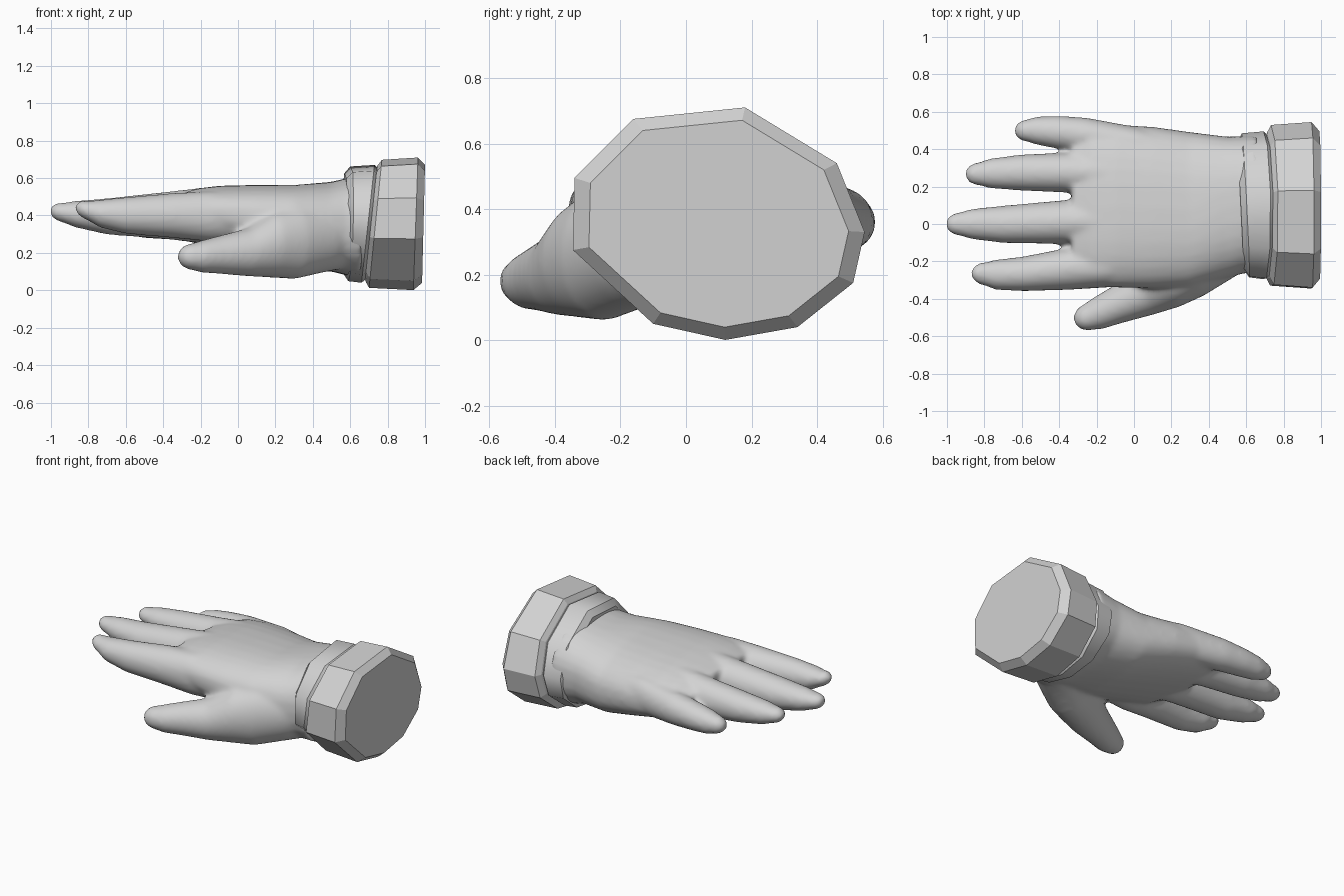
import bpy, bmesh, math
from mathutils import Vector

grey = bpy.data.materials.new("light grey")
grey.diffuse_color = (0.65, 0.65, 0.65, 1)


def loft(bm, rings):
    """Skin a row of equal-length point rings and close both ends."""
    loops = [[bm.verts.new(p) for p in r] for r in rings]
    n = len(loops[0])
    for a, b in zip(loops, loops[1:]):
        for i in range(n):
            bm.faces.new((a[i], a[(i + 1) % n], b[(i + 1) % n], b[i]))
    bm.faces.new(loops[0][::-1])
    bm.faces.new(loops[-1])
    return loops


def finish(bm, name):
    bmesh.ops.recalc_face_normals(bm, faces=bm.faces[:])
    me = bpy.data.meshes.new(name)
    bm.to_mesh(me)
    bm.free()
    me.materials.append(grey)
    ob = bpy.data.objects.new(name, me)
    bpy.context.collection.objects.link(ob)
    return ob


def oval(c, side, rw, rz, power=2.0, tilt=0.0, n=32):
    """Upright (super)ellipse ring about c, wide along side."""
    pts = []
    for i in range(n):
        a = 2 * math.pi * i / n
        u = math.copysign(abs(math.cos(a)) ** (2 / power), math.cos(a)) * rw
        v = math.copysign(abs(math.sin(a)) ** (2 / power), math.sin(a)) * rz
        pts.append(c + side * u + Vector((0, 0, v + tilt * u)))
    return pts


def digit(bm, stations):
    """Finger through stations (x, y, z, half width, half height) with a round tip."""
    cs = [Vector(s[:3]) for s in stations]
    rings = []
    for i, s in enumerate(stations):
        t = (cs[min(i + 1, len(cs) - 1)] - cs[max(i - 1, 0)]).normalized()
        side = Vector((t.y, -t.x, 0)).normalized()
        rings.append(oval(cs[i], side, s[3], s[4]))
    rw, rz = stations[-1][3:]
    for k in range(1, 6):
        a = math.radians(16 * k)
        rings.append(oval(cs[-1] + t * 1.2 * rw * math.sin(a), side,
                          rw * math.cos(a), rz * math.cos(a)))
    loft(bm, rings)


# Hand: palm and digits fused into one smooth skin
bm = bmesh.new()
palm = [  # x, y min, y max, z min, z max
    (0.66, -0.26, 0.475, 0.07, 0.61), (0.58, -0.265, 0.47, 0.08, 0.60),
    (0.50, -0.29, 0.467, 0.10, 0.58),
    (0.30, -0.34, 0.492, 0.12, 0.56), (0.10, -0.345, 0.52, 0.17, 0.56),
    (-0.10, -0.34, 0.533, 0.22, 0.555), (-0.22, -0.335, 0.53, 0.25, 0.54),
    (-0.33, -0.27, 0.44, 0.31, 0.505)]
loft(bm, [oval(Vector((x, (a + b) / 2, (c + d) / 2)), Vector((0, 1, 0)),
               (b - a) / 2, (d - c) / 2, 2.4, -0.06 if x < 0.4 else 0)
          for x, a, b, c, d in palm])
index = [(0.05, -0.21, 0.39, 0.10, 0.13), (-0.15, -0.23, 0.395, 0.11, 0.135),
         (-0.35, -0.24, 0.40, 0.112, 0.12),
         (-0.60, -0.268, 0.40, 0.092, 0.098), (-0.74, -0.271, 0.41, 0.081, 0.074),
         (-0.80, -0.266, 0.425, 0.062, 0.052)]
middle = [(0.05, 0.02, 0.40, 0.115, 0.15), (-0.20, 0.015, 0.40, 0.118, 0.148),
          (-0.38, 0.01, 0.40, 0.117, 0.127),
          (-0.70, -0.002, 0.395, 0.10, 0.097), (-0.87, 0.0, 0.407, 0.081, 0.071),
          (-0.935, 0.0, 0.415, 0.062, 0.053)]
ring = [(0.05, 0.27, 0.39, 0.11, 0.14), (-0.20, 0.275, 0.39, 0.11, 0.14),
        (-0.35, 0.275, 0.39, 0.108, 0.12),
        (-0.60, 0.275, 0.39, 0.097, 0.095), (-0.77, 0.27, 0.395, 0.08, 0.071),
        (-0.83, 0.268, 0.40, 0.062, 0.053)]
little = [(0.30, 0.37, 0.37, 0.08, 0.10), (0.0, 0.435, 0.37, 0.085, 0.115),
          (-0.27, 0.476, 0.365, 0.094, 0.10), (-0.42, 0.492, 0.36, 0.087, 0.086),
          (-0.53, 0.50, 0.355, 0.074, 0.073), (-0.57, 0.50, 0.355, 0.06, 0.058)]
thumb = [(0.64, -0.02, 0.33, 0.15, 0.20), (0.45, -0.155, 0.285, 0.155, 0.19),
         (0.30, -0.25, 0.26, 0.152, 0.20), (0.18, -0.31, 0.245, 0.147, 0.177),
         (0.05, -0.375, 0.203, 0.122, 0.128),
         (-0.10, -0.438, 0.19, 0.099, 0.102), (-0.20, -0.482, 0.18, 0.086, 0.085),
         (-0.237, -0.495, 0.18, 0.074, 0.073)]
for d in (index, middle, ring, little, thumb):
    digit(bm, d)
hand = finish(bm, "hand")
rm = hand.modifiers.new("fuse", 'REMESH')
rm.mode = 'VOXEL'
rm.voxel_size = 0.014
rm.use_smooth_shade = True
sm = hand.modifiers.new("soften", 'SMOOTH')
sm.factor = 0.5
sm.iterations = 12

# Ten-sided cuff outline (y, z), reused at several scales along the arm
OUTLINE = [(-0.16, 0.675), (0.18, 0.71), (0.46, 0.54), (0.545, 0.33), (0.51, 0.175),
           (0.34, 0.04), (0.12, 0.001), (-0.10, 0.05), (-0.345, 0.275), (-0.34, 0.495)]


def collar(name, stations, smooth=False):
    """Ring through stations (x, scale, slant by z, slant by y); smooth rounds its sides."""
    bm = bmesh.new()
    rings = []
    for x, s, sz, sy in stations:
        pts = [(0.1 + (y - 0.1) * s, 0.355 + (z - 0.355) * s) for y, z in OUTLINE]
        rings.append([Vector((x + sz * (z - 0.355) + sy * (y - 0.1), y, z))
                      for y, z in pts])
    loops = loft(bm, rings)
    if smooth:  # soft round the arm, crisp along each rim
        for f in bm.faces:
            f.smooth = len(f.verts) == 4
        for lp in loops:
            for a, b in zip(lp, lp[1:] + lp[:1]):
                bm.edges.get((a, b)).smooth = False
    return finish(bm, name)


# Narrow wrist band, then the heavy outer cuff with chamfered rims
collar("wrist_band", [(0.568, 0.76, 0.01, -0.05), (0.597, 0.865, 0.02, -0.05),
                      (0.695, 0.888, 0.11, 0), (0.715, 0.84, 0.11, 0)], True)
collar("cuff", [(0.705, 0.80, 0.11, 0), (0.715, 0.88, 0.10, 0), (0.735, 0.965, 0.10, 0),
                (0.95, 1.0, 0.035, 0), (0.992, 0.89, 0.025, 0)])
